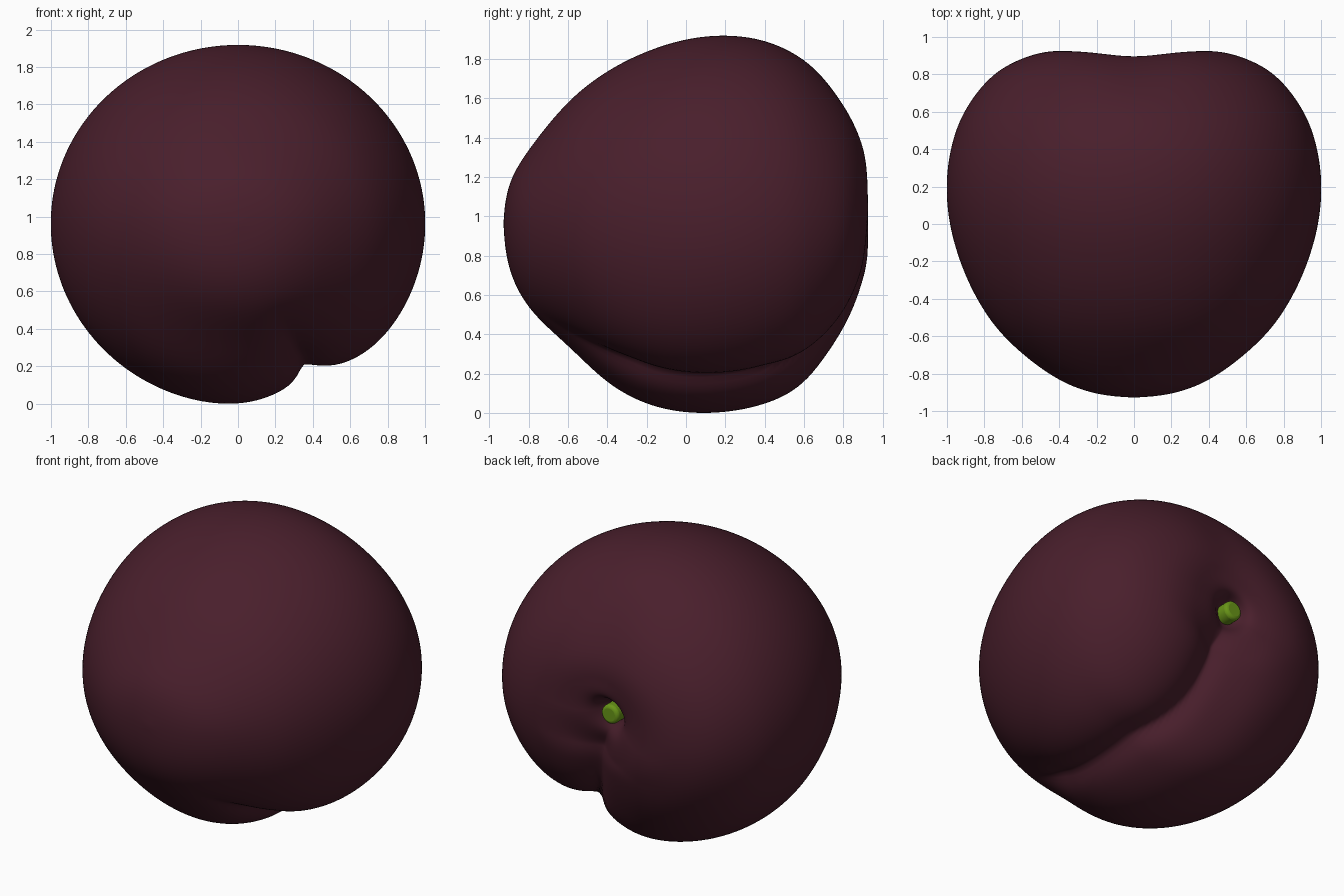
import bpy, bmesh, math
from mathutils import Vector

if "Cube" in bpy.data.objects:
    bpy.data.objects.remove(bpy.data.objects["Cube"])


def material(name, col):
    m = bpy.data.materials.new(name)
    m.diffuse_color = (*col, 1)
    m.use_nodes = True
    m.node_tree.nodes["Principled BSDF"].inputs["Base Color"].default_value = m.diffuse_color
    return m


skin = material("plum skin", (0.067, 0.0135, 0.025))
green = material("stem green", (0.14, 0.30, 0.009))


def smooth(a, b, x):
    t = max(0.0, min(1.0, (x - a) / (b - a)))
    return t * t * (3 - 2 * t)


# Profile along y: (y, half width, height above, depth below), front tip to dimple
PROFILE = [Vector(p) for p in (
    (-0.928, 0, 0, 0), (-0.90, 0.24, 0.20, 0.23), (-0.80, 0.46, 0.375, 0.43),
    (-0.60, 0.70, 0.62, 0.63), (-0.40, 0.84, 0.775, 0.82), (-0.20, 0.93, 0.875, 0.925),
    (0.0, 0.985, 0.937, 0.967), (0.20, 1.003, 0.957, 0.965), (0.40, 0.98, 0.93, 0.925),
    (0.60, 0.91, 0.835, 0.83), (0.80, 0.755, 0.64, 0.60), (0.90, 0.56, 0.46, 0.40),
    (0.928, 0.40, 0.33, 0.29), (0.915, 0.24, 0.22, 0.21), (0.87, 0.13, 0.13, 0.13),
    (0.79, 0.075, 0.075, 0.075), (0.77, 0, 0, 0))]


def spline(pts, steps):
    """Catmull-Rom through the profile, mirrored past both ends."""
    flip = lambda p: Vector((p[0], -p[1], -p[2], -p[3]))
    ends = [flip(pts[1])] + pts + [flip(pts[-2])]
    out = []
    for i in range(1, len(ends) - 2):
        a, b, c, d = ends[i - 1:i + 3]
        for k in range(steps):
            t = k / steps
            out.append(0.5 * (2 * b + (c - a) * t + (2 * a - 5 * b + 4 * c - d) * t * t
                              + (3 * b - a - 3 * c + d) * t ** 3))
    out.append(pts[-1])
    for _ in range(12):   # even out small lumps
        out = ([out[0]] + [(out[i - 1] + 2 * out[i] + out[i + 1]) / 4
                           for i in range(1, len(out) - 1)] + [out[-1]])
    return out


CZ = 0.965


def surface(p, ang, s):
    """Point on the skin: ang is measured from straight down towards +x."""
    y, rx, up, down = p
    x, z = rx * math.sin(ang), -(down if math.cos(ang) > 0 else up) * math.cos(ang)
    # crease from the dimple, under the fruit, fading at the front
    seam = math.radians(25 - 10 * smooth(0.4, 0.9, y))
    r = math.hypot(x, z)
    a = math.atan2(x, -z) - seam
    d, along = r * math.sin(a), r * math.cos(a)
    w = 0.11 if d > 0 else 0.08
    side = smooth(0.02, 0.25, along)
    if s < 0.5:
        side *= smooth(-0.80, -0.25, y)
    k = 1 - side * (0.075 * math.exp(-abs(d / w) ** 1.5) + 0.07 * math.exp(-(d / 0.28) ** 2))
    # shallow vertical hollow across the back, dimple slightly off centre
    y -= 0.03 * math.exp(-(x / 0.22) ** 2) * smooth(0.6, 0.9, y) * smooth(0.1, 0.3, r)
    shift = smooth(0.78, 0.95, s)
    return Vector((x * k - 0.05 * shift, y * k, CZ + z * k + 0.06 * shift))


# Fruit body
bm = bmesh.new()
rows = spline(PROFILE, 8)
N = 192
rings = []
for i, p in enumerate(rows):
    s = i / (len(rows) - 1)
    if i in (0, len(rows) - 1):
        rings.append([bm.verts.new(surface(p, 0, s))])
    else:
        rings.append([bm.verts.new(surface(p, 2 * math.pi * j / N, s)) for j in range(N)])
for a, b in zip(rings, rings[1:]):
    for j in range(N):
        k = (j + 1) % N
        quad = [a[j % len(a)], a[k % len(a)], b[k % len(b)], b[j % len(b)]]
        bm.faces.new(list(dict.fromkeys(quad)))
bmesh.ops.recalc_face_normals(bm, faces=bm.faces)
low = min(v.co.z for v in bm.verts)
bmesh.ops.translate(bm, verts=bm.verts, vec=(0, 0, -low))
me = bpy.data.meshes.new("plum_body")
bm.to_mesh(me)
bm.free()
me.materials.append(skin)
me.shade_smooth()
bpy.context.collection.objects.link(bpy.data.objects.new("plum_body", me))

# Stem stub in the dimple
bpy.ops.mesh.primitive_cylinder_add(vertices=24, radius=0.062, depth=0.16,
                                    location=(-0.05, 0.785, CZ + 0.06 - low),
                                    rotation=(math.pi / 2, 0, 0))
stem = bpy.context.object
stem.name = "stem_stub"
stem.data.materials.append(green)
bev = stem.modifiers.new("rounded_end", 'BEVEL')
bev.width = 0.02
bev.segments = 3
bpy.ops.object.shade_smooth_by_angle()
